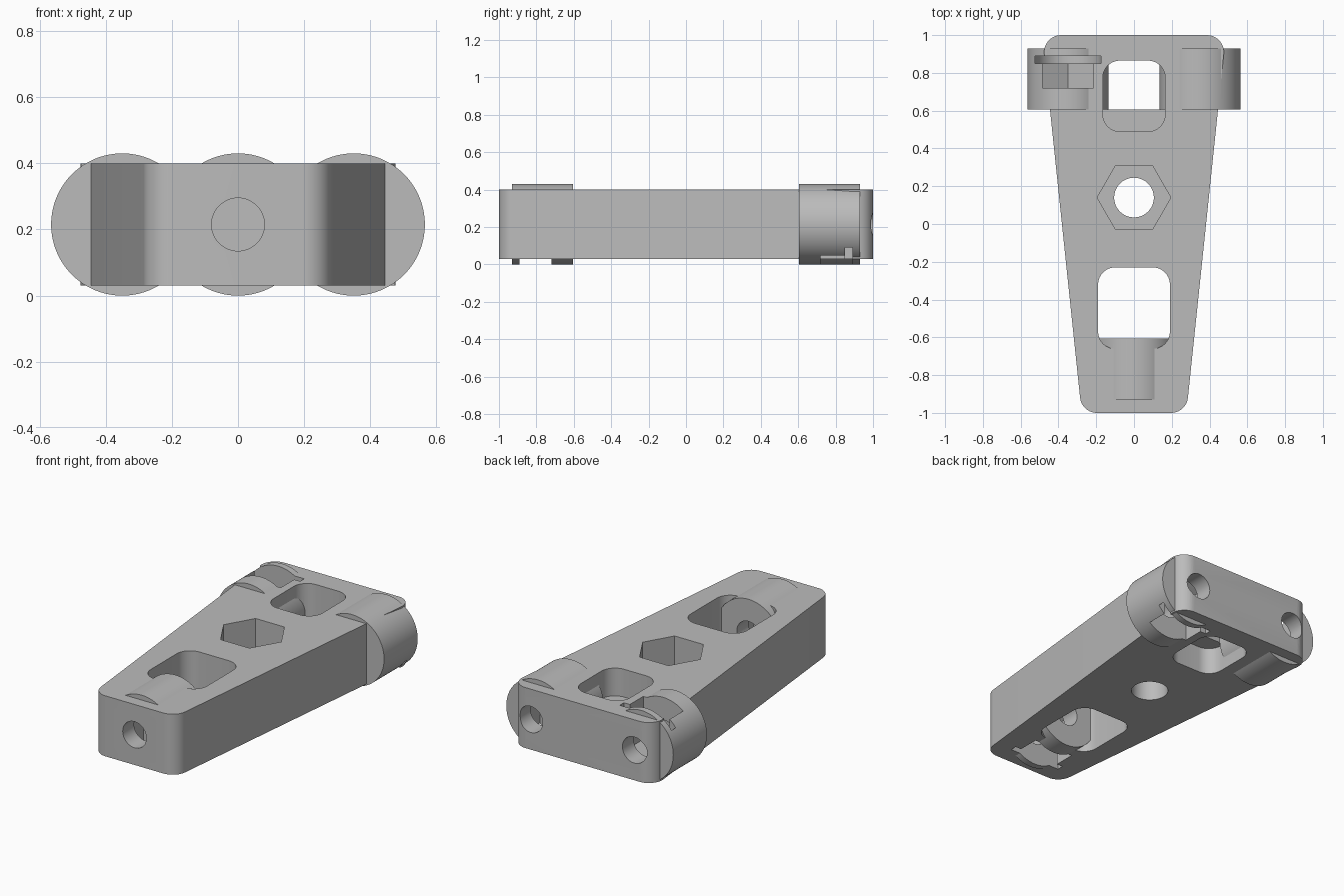
import bpy, bmesh, math
from mathutils import Vector, Matrix

if "Cube" in bpy.data.objects:
    bpy.data.objects.remove(bpy.data.objects["Cube"])

grey = bpy.data.materials.new("plain_grey")
grey.use_nodes = True
grey.diffuse_color = (0.5, 0.5, 0.5, 1)
grey.node_tree.nodes["Principled BSDF"].inputs["Base Color"].default_value = (0.5, 0.5, 0.5, 1)

MID = 0.215                    # height of the bolt axes
BOTTOM, TOP = 0.03, 0.40       # body faces


def rounded(points, radius, steps=10):
    """Round every corner of a convex outline with a tangent arc."""
    out = []
    for i, p in enumerate(points):
        p = Vector(p)
        a = (Vector(points[i - 1]) - p).normalized()
        b = (Vector(points[(i + 1) % len(points)]) - p).normalized()
        half = a.angle(b) / 2
        centre = p + (a + b).normalized() * radius / math.sin(half)
        start = p + a * radius / math.tan(half) - centre
        end = p + b * radius / math.tan(half) - centre
        turn = start.angle(end)
        for k in range(steps + 1):
            t = k / steps
            v = start * math.sin((1 - t) * turn) + end * math.sin(t * turn)
            out.append(centre + v / math.sin(turn))
    return out


def circle(radius, sides, turn=0.0):
    return [Vector((radius * math.cos(turn + math.tau * i / sides),
                    radius * math.sin(turn + math.tau * i / sides))) for i in range(sides)]


def box_outline(x0, x1, y0, y1):
    return [(x0, y0), (x1, y0), (x1, y1), (x0, y1)]


def prism(name, outline, low, high, along_y=False, centre=(0, 0)):
    """Extrude an outline along z, or along y when its plane is x-z."""
    bm = bmesh.new()
    verts = []
    for p in outline:
        u, v = p[0] + centre[0], p[1] + centre[1]
        verts.append(bm.verts.new((u, low, v) if along_y else (u, v, low)))
    face = bm.faces.new(verts)
    moved = bmesh.ops.extrude_face_region(bm, geom=[face])["geom"]
    step = (0, high - low, 0) if along_y else (0, 0, high - low)
    bmesh.ops.translate(bm, vec=step, verts=[g for g in moved if isinstance(g, bmesh.types.BMVert)])
    bmesh.ops.recalc_face_normals(bm, faces=bm.faces[:])
    mesh = bpy.data.meshes.new(name)
    bm.to_mesh(mesh)
    bm.free()
    mesh.materials.append(grey)
    obj = bpy.data.objects.new(name, mesh)
    bpy.context.collection.objects.link(obj)
    return obj


def combine(target, tool, operation):
    mod = target.modifiers.new("combine", "BOOLEAN")
    mod.object, mod.operation, mod.solver = tool, operation, "EXACT"
    bpy.context.view_layer.objects.active = target
    bpy.ops.object.modifier_apply(modifier=mod.name)
    bpy.data.objects.remove(tool)


# Tapered block
body = prism("tapered_bracket", rounded(
    [(-0.277, -1), (0.277, -1), (0.486, 1), (-0.486, 1)], 0.09), BOTTOM, TOP)

# Rounded windows through the block
for x, y0, y1 in ((0.19, -0.66, -0.23), (0.165, 0.49, 0.865)):
    window = prism("window_cutter", rounded(box_outline(-x, x, y0, y1), 0.09), -0.1, 0.6)
    combine(body, window, "DIFFERENCE")

# Thin web in the rear window
combine(body, prism("window_web", box_outline(-0.2, 0.2, 0.45, 0.605), 0.195, 0.23), "UNION")

# Bolt housings: x, direction towards the bolt face, side the nut slot opens to
bolts = ((0, -1, -1), (-0.35, 1, 1), (0.35, 1, -1))


def span(direction, near, far):
    return sorted((direction * near, direction * far))


for x, d, side in bolts:
    barrel = prism("bolt_barrel", circle(0.215, 128), *span(d, 0.605, 0.93), True, (x, MID))
    combine(body, barrel, "UNION")

for x, d, side in bolts:
    # Hexagon pocket with straight walls up to the opening
    nut = [(-0.135, 0.5), (-0.135, -0.078), (0, -0.156), (0.135, -0.078), (0.135, 0.5)]
    # Flange slot with a half-round end
    flange = [(0.175 * math.cos(a), 0.175 * math.sin(a))
              for a in (math.pi + math.pi * i / 32 for i in range(33))]
    flange += [(0.175, 0.5), (-0.175, 0.5)]
    for outline, near, far in ((nut, 0.72, 0.86), (flange, 0.85, 0.89)):
        shape = [(u, v * side) for u, v in outline]
        combine(body, prism("nut_cutter", shape, *span(d, near, far), True, (x, MID)), "DIFFERENCE")
    # Bolt hole
    hole = prism("bolt_cutter", circle(0.08, 48), *span(d, 0.59, 1.1), True, (x, MID))
    combine(body, hole, "DIFFERENCE")

# Central bolt hole with a hexagon recess
combine(body, prism("centre_hole_cutter", circle(0.105, 64), -0.1, 0.6, False, (0, 0.14)), "DIFFERENCE")
combine(body, prism("centre_hex_cutter", circle(0.195, 6), 0.18, 0.6, False, (0, 0.14)), "DIFFERENCE")

# Smooth rounds, sharp edges
bpy.ops.object.select_all(action="DESELECT")
body.select_set(True)
bpy.context.view_layer.objects.active = body
bpy.ops.object.shade_smooth_by_angle(angle=math.radians(25))
